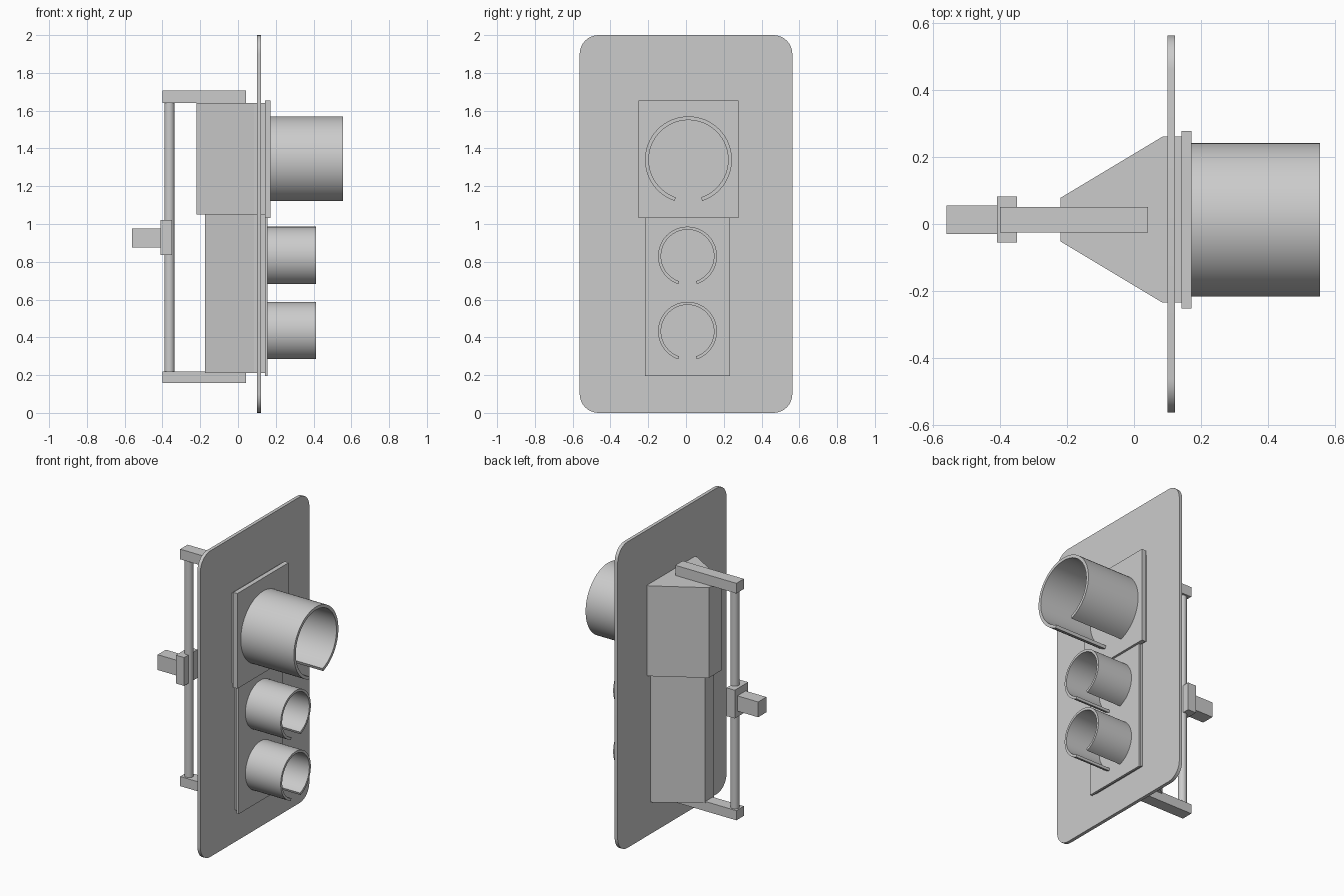
import bpy, bmesh, math
from mathutils import Matrix, Vector

cube = bpy.data.objects.get("Cube")
if cube:
    bpy.data.objects.remove(cube)

grey = bpy.data.materials.new("light grey")
grey.use_nodes = True
colour = (0.6, 0.6, 0.6, 1)
grey.diffuse_color = colour
grey.node_tree.nodes["Principled BSDF"].inputs["Base Color"].default_value = colour


def finish(name, bm, smooth=False):
    bmesh.ops.recalc_face_normals(bm, faces=bm.faces)
    mesh = bpy.data.meshes.new(name)
    bm.to_mesh(mesh)
    bm.free()
    obj = bpy.data.objects.new(name, mesh)
    mesh.materials.append(grey)
    bpy.context.collection.objects.link(obj)
    if smooth:
        bpy.ops.object.select_all(action='DESELECT')
        bpy.context.view_layer.objects.active = obj
        obj.select_set(True)
        bpy.ops.object.shade_smooth_by_angle(angle=math.radians(30))
    return obj


def box(name, x, y, z):
    bm = bmesh.new()
    bmesh.ops.create_cube(bm, size=1)
    for v in bm.verts:
        v.co = [lo + (c + 0.5) * (hi - lo) for c, (lo, hi) in zip(v.co, (x, y, z))]
    return finish(name, bm)


def extrude(name, outline, offset, smooth=False):
    bm = bmesh.new()
    face = bm.faces.new([bm.verts.new(p) for p in outline])
    new = bmesh.ops.extrude_face_region(bm, geom=[face])["geom"]
    verts = [g for g in new if isinstance(g, bmesh.types.BMVert)]
    bmesh.ops.translate(bm, verts=verts, vec=Vector(offset))
    return finish(name, bm, smooth)


# Backboard with rounded corners
radius, steps = 0.1, 8
outline = []
for i, (sy, sz) in enumerate([(1, 1), (-1, 1), (-1, -1), (1, -1)]):
    for k in range(steps + 1):
        a = math.pi / 2 * (i + k / steps)
        outline.append((0.1, sy * (0.563 - radius) + radius * math.cos(a),
                        1 + sz * (1 - radius) + radius * math.sin(a)))
extrude("backboard", outline, (0.022, 0, 0), True)


# Tapered housings
def housing(name, back, half_back, half_front, cy, z0, z1):
    half = [(back, half_back), (0.085, half_front), (0.142, half_front)]
    pts = [(x, cy + h, z0) for x, h in half]
    pts += [(x, cy - h, z0) for x, h in reversed(half)]
    extrude(name, pts, (0, 0, z1 - z0))


housing("upper_housing", -0.22, 0.065, 0.248, 0.013, 1.05, 1.64)
housing("lower_housing", -0.175, 0.045, 0.215, 0.008, 0.21, 1.05)

# Door plates
box("upper_door", (0.142, 0.172), (-0.252, 0.278), (1.033, 1.655))
box("lower_door", (0.142, 0.157), (-0.218, 0.233), (0.196, 1.033))


# Lamp visors, open along the bottom
def visor(name, x0, x1, cy, cz, outer, inner, gap=18.5, steps=56):
    start = math.radians(gap - 90)
    sweep = math.radians(360 - 2 * gap)
    angles = [start + sweep * k / steps for k in range(steps + 1)]
    bm = bmesh.new()
    rings = [[bm.verts.new((x, cy + r * math.cos(a), cz + r * math.sin(a)))
              for x, r in ((x0, outer), (x1, outer), (x1, inner), (x0, inner))]
             for a in angles]
    for a, b in zip(rings, rings[1:]):
        for j in range(4):
            k = (j + 1) % 4
            bm.faces.new((a[j], a[k], b[k], b[j]))
    bm.faces.new(rings[0])
    bm.faces.new(rings[-1])
    finish(name, bm, True)


visor("upper_visor", 0.17, 0.556, 0.013, 1.34, 0.23, 0.21)
visor("middle_visor", 0.155, 0.412, 0.008, 0.83, 0.156, 0.14)
visor("lower_visor", 0.155, 0.412, 0.008, 0.432, 0.156, 0.14)

# Mounting bracket
for name, z in (("upper_arm", (1.64, 1.706)), ("lower_arm", (0.157, 0.22))):
    box(name, (-0.4, 0.042), (-0.026, 0.051), z)

bm = bmesh.new()
bmesh.ops.create_cone(bm, cap_ends=True, segments=32, radius1=0.027, radius2=0.027,
                      depth=1.44, matrix=Matrix.Translation((-0.363, 0.013, 0.93)))
finish("bracket_post", bm, True)
box("clamp", (-0.41, -0.35), (-0.056, 0.082), (0.837, 1.022))
box("clamp_stub", (-0.56, -0.41), (-0.03, 0.055), (0.875, 0.975))
